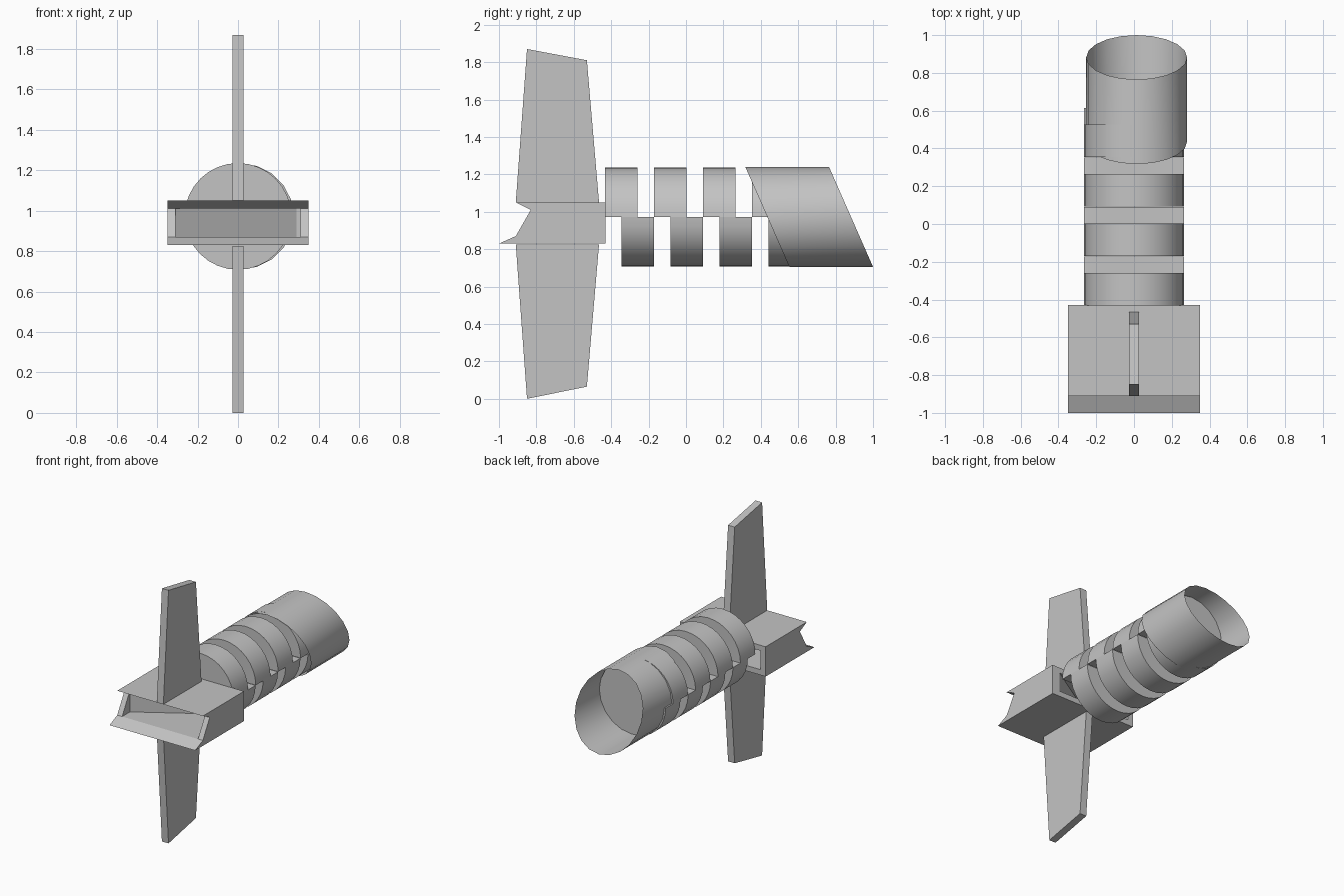
import bpy, bmesh, math
from mathutils import Vector

cube = bpy.data.objects.get("Cube")
if cube:
    bpy.data.objects.remove(cube, do_unlink=True)

grey = bpy.data.materials.new("plain_grey")
grey.use_nodes = True
colour = (0.55, 0.55, 0.55, 1)
grey.diffuse_color = colour
grey.node_tree.nodes["Principled BSDF"].inputs["Base Color"].default_value = colour


def finish(bm, name, smooth=False):
    bmesh.ops.recalc_face_normals(bm, faces=bm.faces)
    mesh = bpy.data.meshes.new(name)
    bm.to_mesh(mesh)
    bm.free()
    mesh.materials.append(grey)
    obj = bpy.data.objects.new(name, mesh)
    bpy.context.collection.objects.link(obj)
    if smooth:
        bpy.ops.object.select_all(action='DESELECT')
        obj.select_set(True)
        bpy.context.view_layer.objects.active = obj
        bpy.ops.object.shade_smooth_by_angle(angle=math.radians(35))
    return obj


def prism(name, points, offset, smooth=False):
    """Closed outline swept along a straight offset."""
    bm = bmesh.new()
    face = bm.faces.new([bm.verts.new(p) for p in points])
    swept = bmesh.ops.extrude_face_region(bm, geom=[face], use_keep_orig=True)
    verts = [g for g in swept["geom"] if isinstance(g, bmesh.types.BMVert)]
    bmesh.ops.translate(bm, verts=verts, vec=Vector(offset))
    return finish(bm, name, smooth)


def side_prism(name, profile, x0, x1):
    return prism(name, [(x0, y, z) for y, z in profile], (x1 - x0, 0, 0))


# Tapered fins above and below
side_prism("upper_fin", [(-.91, 1.05), (-.85, 1.87), (-.53, 1.81), (-.465, 1.05)], -.027, .027)
side_prism("lower_fin", [(-.91, .825), (-.85, 0), (-.53, .065), (-.465, .825)], -.027, .027)

# Hollow rectangular housing with a notched mouth
side_prism("housing_top", [(-.91, 1.05), (-.83, 1.01), (-.43, 1.01), (-.43, 1.05)], -.35, .35)
side_prism("housing_floor", [(-1, .83), (-.91, .87), (-.43, .87), (-.43, .83)], -.35, .35)
wall = [(-.83, 1.01), (-.91, .87), (-.43, .87), (-.43, 1.01)]
side_prism("housing_left_wall", wall, .31, .35)
side_prism("housing_right_wall", wall, -.35, -.31)

# Diagonal divider inside the housing
prism("housing_divider", [(-.31, -.82, .87), (.29, -.45, .87), (.31, -.45, .87), (.31, -.43, .87),
                          (.29, -.43, .87), (-.31, -.8, .87)], (0, 0, .14))

# Staggered half discs along the body
AXIS, RADIUS, PITCH, DEPTH = .972, .264, .262, .173


def half_disc(name, start, sign):
    arc = [math.pi * i / 16 for i in range(17)]
    outline = [(RADIUS * math.cos(a), start, AXIS + sign * RADIUS * math.sin(a)) for a in arc]
    prism(name, outline, (0, DEPTH, 0), True)


for i in range(4):
    half_disc(f"upper_half_disc_{i + 1}", -.432 + i * PITCH, 1)
    half_disc(f"lower_half_disc_{i + 1}", -.345 + i * PITCH, -1)

# Slanted open tube at the rear
SIDES, TUBE_R, TUBE_X = 20, .267, .014
bm = bmesh.new()
rings = []
for middle in (.435, .8825):
    ring = []
    for i in range(SIDES):
        a = math.tau * i / SIDES
        ring.append(bm.verts.new((TUBE_X + TUBE_R * math.cos(a),
                                  middle - .1175 * math.sin(a),
                                  AXIS + TUBE_R * math.sin(a))))
    rings.append(ring)
for i in range(SIDES):
    j = (i + 1) % SIDES
    bm.faces.new((rings[0][i], rings[0][j], rings[1][j], rings[1][i]))
finish(bm, "rear_tube", True)

# Flat bulkhead inside the tube
angles = [math.tau * i / SIDES for i in range(SIDES)]
prism("tube_bulkhead", [(TUBE_X + .262 * math.cos(a), .6, AXIS + .262 * math.sin(a)) for a in angles],
      (0, .018, 0))
